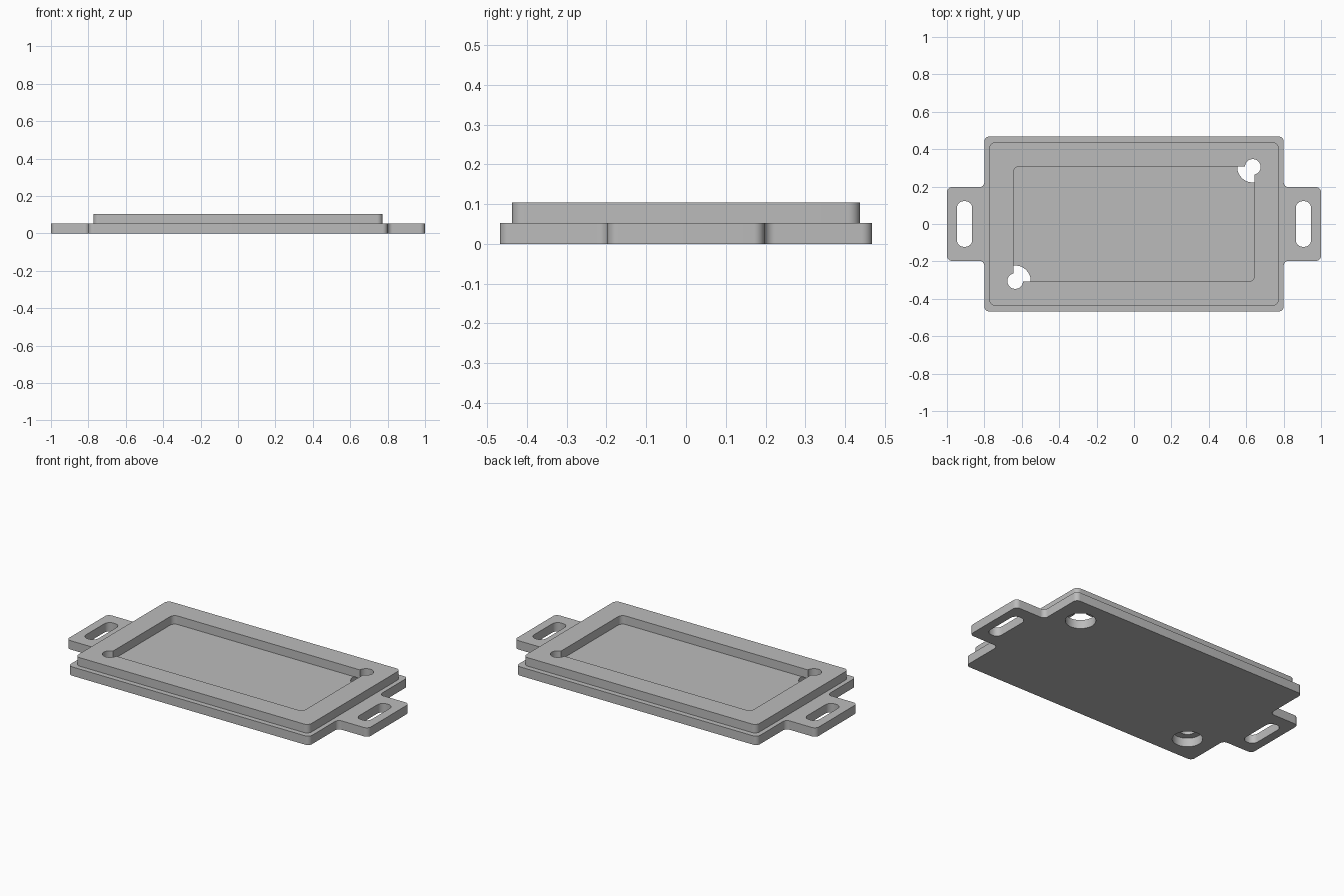
import bpy, bmesh
from math import sin, cos, pi, acos, asin
from mathutils import Vector

cube = bpy.data.objects.get("Cube")
if cube:
    bpy.data.objects.remove(cube, do_unlink=True)

grey = bpy.data.materials.new("plain_grey")
grey.use_nodes = True
colour = (0.5, 0.5, 0.5, 1)
grey.diffuse_color = colour
grey.node_tree.nodes["Principled BSDF"].inputs["Base Color"].default_value = colour

BASE_TOP, FRAME_TOP = 0.053, 0.104
HOLE_X, HOLE_Y, HOLE_R, BORE_R = 0.635, 0.305, 0.042, 0.083
POCKET_X, POCKET_Y = 0.644, 0.307


def arc(cx, cy, r, start, end, steps=24):
    angles = [start + (end - start) * i / steps for i in range(steps + 1)]
    return [Vector((cx + r * cos(a), cy + r * sin(a))) for a in angles]


def rounded(points, r, steps=8):
    """Fillet every right-angled corner of a closed outline."""
    pts = [Vector(p) for p in points]
    out = []
    for i, p in enumerate(pts):
        u = (pts[i - 1] - p).normalized()
        v = (pts[(i + 1) % len(pts)] - p).normalized()
        centre = p + r * (u + v)
        for k in range(steps + 1):
            t = k / steps * pi / 2
            out.append(centre - r * (cos(t) * v + sin(t) * u))
    return out


def rectangle(hx, hy, r, cx=0):
    return rounded([(cx - hx, -hy), (cx + hx, -hy), (cx + hx, hy), (cx - hx, hy)], r)


def half_turn(points):
    return points + [-p for p in points]


def plate(name, outlines, z0, z1):
    """Solid plate from an outer outline and any number of hole outlines."""
    curve = bpy.data.curves.new(name + "_profile", "CURVE")
    curve.dimensions = "2D"
    curve.fill_mode = "BOTH"
    curve.extrude = (z1 - z0) / 2
    for outline in outlines:
        spline = curve.splines.new("POLY")
        spline.points.add(len(outline) - 1)
        for point, p in zip(spline.points, outline):
            point.co = (p.x, p.y, 0, 1)
        spline.use_cyclic_u = True
    profile = bpy.data.objects.new(name + "_profile", curve)
    bpy.context.collection.objects.link(profile)
    bpy.context.view_layer.update()
    mesh = bpy.data.meshes.new_from_object(
        profile.evaluated_get(bpy.context.evaluated_depsgraph_get()))
    bpy.data.objects.remove(profile, do_unlink=True)

    bm = bmesh.new()
    bm.from_mesh(mesh)
    bmesh.ops.remove_doubles(bm, verts=bm.verts, dist=0.0002)
    bmesh.ops.translate(bm, verts=bm.verts, vec=(0, 0, (z0 + z1) / 2))
    bmesh.ops.recalc_face_normals(bm, faces=bm.faces)
    bm.to_mesh(mesh)
    bm.free()
    mesh.name = name
    mesh.materials.clear()
    mesh.materials.append(grey)
    obj = bpy.data.objects.new(name, mesh)
    bpy.context.collection.objects.link(obj)
    bpy.ops.object.select_all(action="DESELECT")
    obj.select_set(True)
    bpy.context.view_layer.objects.active = obj
    bpy.ops.object.shade_smooth_by_angle(angle=pi / 6)
    return obj


# Base plate with a slotted ear at each end and two wide bores
BX, BY, EX, EY = 0.8, 0.468, 1.0, 0.197
right_half = [Vector(p) for p in
              ((BX, -BY), (BX, -EY), (EX, -EY), (EX, EY), (BX, EY), (BX, BY))]
base = [rounded(half_turn(right_half), 0.027)]
for side in (-1, 1):
    base.append(rectangle(0.041, 0.122, 0.036, side * 0.906))
    base.append(arc(side * HOLE_X, side * HOLE_Y, BORE_R, 0, 2 * pi, 48)[:-1])
plate("base_plate", base, 0, BASE_TOP)

# Raised frame: pocket with one plain rounded corner and one round notch per half
notch = arc(HOLE_X, HOLE_Y, HOLE_R,
            -acos((POCKET_X - HOLE_X) / HOLE_R),
            pi - asin((POCKET_Y - HOLE_Y) / HOLE_R))
fillet = 0.03
corner = arc(POCKET_X - fillet, -POCKET_Y + fillet, fillet, -pi / 2, 0, 8)
pocket = half_turn(corner + notch)
plate("raised_frame", [rectangle(0.773, 0.437, 0.03), pocket], BASE_TOP, FRAME_TOP)
